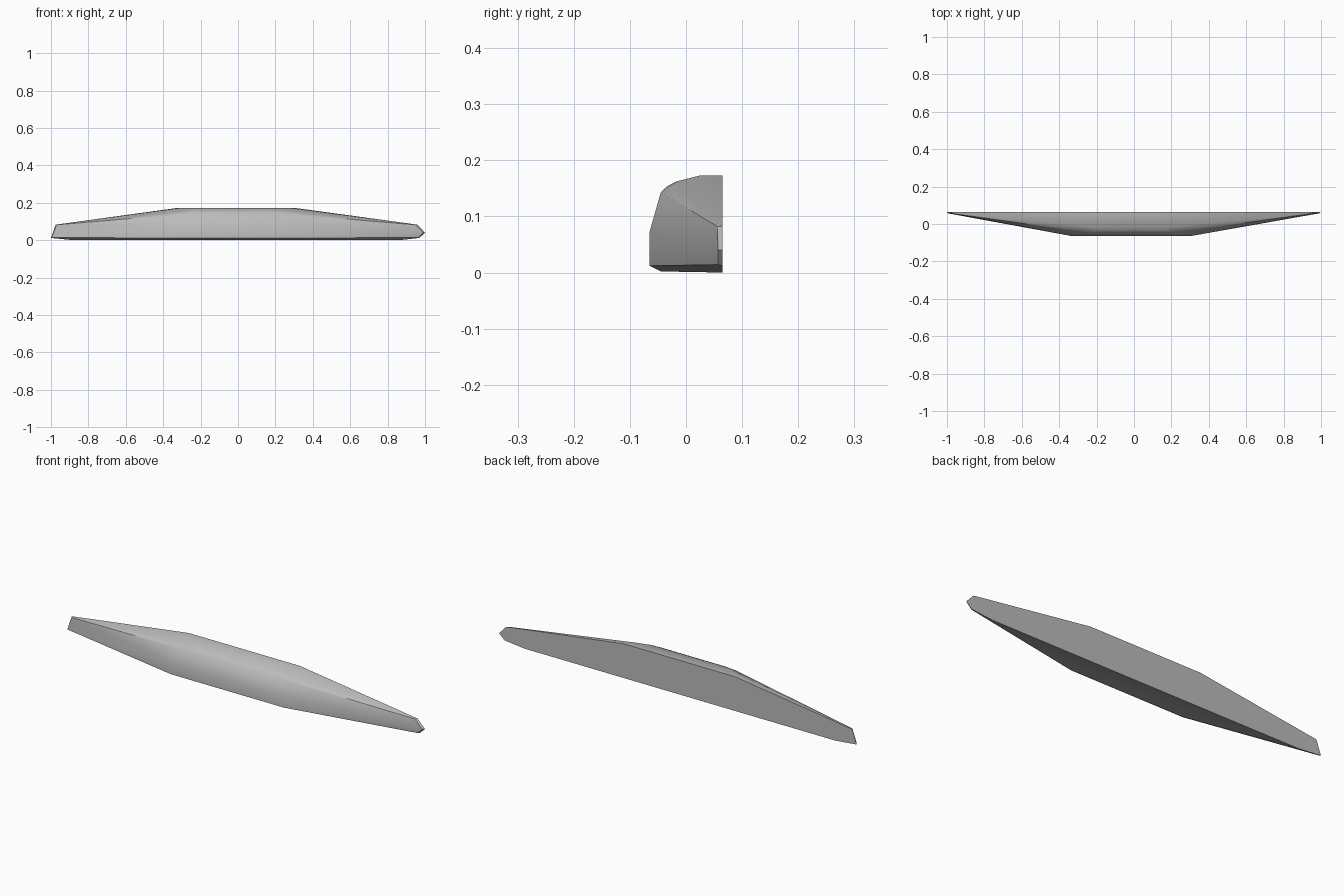
import bpy, bmesh, math

cube = bpy.data.objects.get("Cube")
if cube:
    bpy.data.objects.remove(cube, do_unlink=True)

BACK = 0.065

grey = bpy.data.materials.new("plain_grey")
grey.use_nodes = True
colour = (0.5, 0.5, 0.5, 1)
grey.diffuse_color = colour
grey.node_tree.nodes["Principled BSDF"].inputs["Base Color"].default_value = colour

# Lengthwise edges of the body: left x, right x, y, z
edges = [
    (-0.88, 0.86, BACK, 0.0),
    (-0.33, 0.30, -0.045, 0.002),
    (-0.33, 0.30, -0.065, 0.012),
    (-0.33, 0.30, -0.065, 0.072),
    (-0.25, 0.22, -0.045, 0.143),
    (-0.20, 0.16, -0.035, 0.153),
    (-0.23, 0.20, -0.015, 0.163),
    (-0.30, 0.27, 0.025, 0.173),
    (-0.32, 0.30, BACK, 0.173),
]
points = [(x, y, z) for a, b, y, z in edges for x in (a, b)]

# Narrow blunt tips
points += [(-1.0, BACK, 0.012), (-0.975, BACK, 0.083),
           (-0.995, 0.057, 0.014), (-0.97, 0.056, 0.082),
           (0.97, BACK, 0.012), (1.0, BACK, 0.04), (0.96, BACK, 0.083),
           (0.965, 0.057, 0.014), (0.99, 0.057, 0.04), (0.95, 0.056, 0.082)]

# Faceted shell around the edges, flat at the back
bm = bmesh.new()
for p in points:
    bm.verts.new(p)
hull = bmesh.ops.convex_hull(bm, input=bm.verts[:])
loose = [v for v in bm.verts if not v.link_faces]
bmesh.ops.delete(bm, geom=loose, context="VERTS")
bmesh.ops.dissolve_limit(bm, angle_limit=math.radians(0.5),
                         verts=bm.verts[:], edges=bm.edges[:])
bmesh.ops.recalc_face_normals(bm, faces=bm.faces[:])

mesh = bpy.data.meshes.new("tapered_body")
bm.to_mesh(mesh)
bm.free()
body = bpy.data.objects.new("tapered_body", mesh)
bpy.context.collection.objects.link(body)
mesh.materials.append(grey)

bpy.context.view_layer.objects.active = body
body.select_set(True)
bpy.ops.object.shade_smooth_by_angle(angle=math.radians(30))
